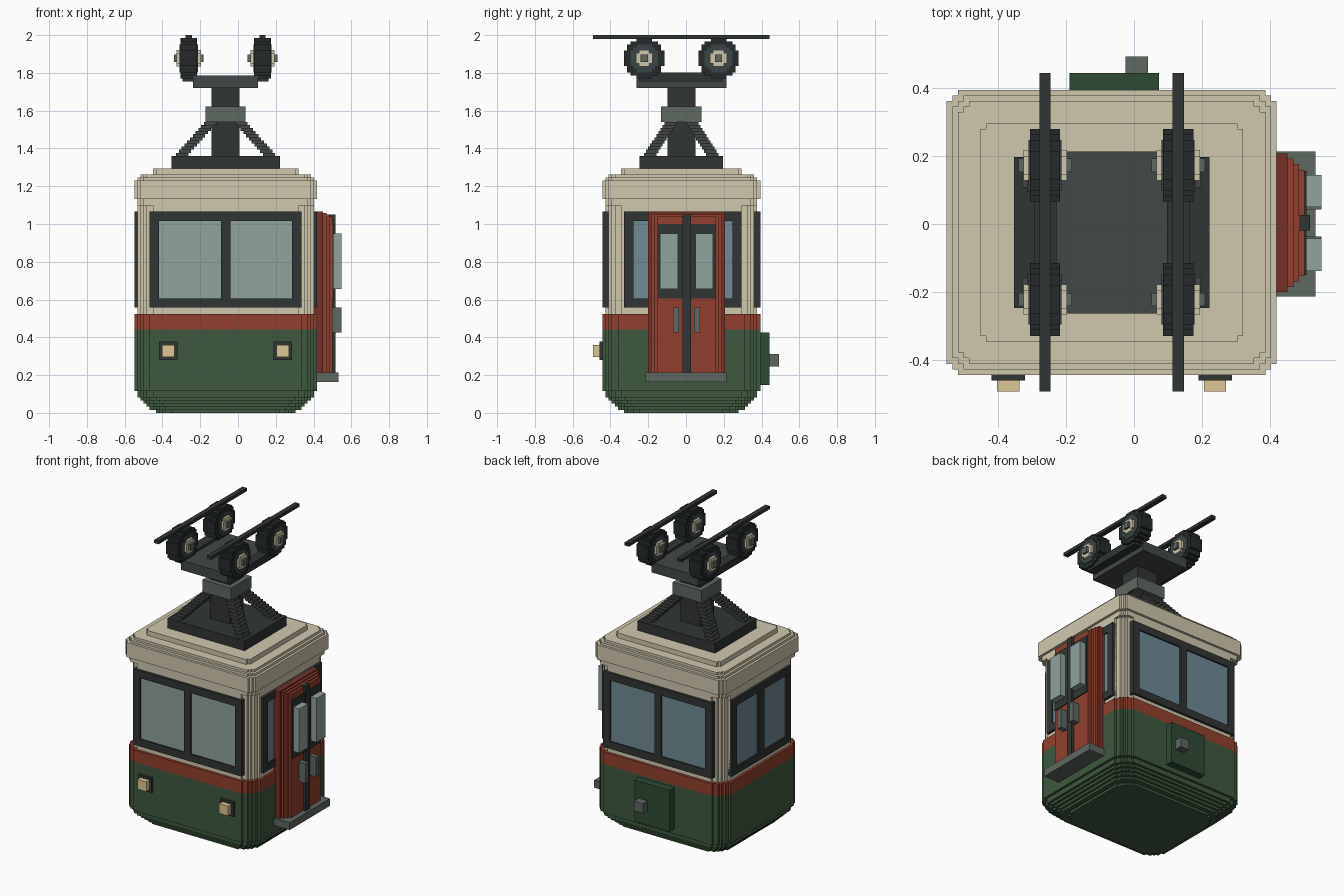
import bpy, bmesh
from mathutils import Vector

if "Cube" in bpy.data.objects:
    bpy.data.objects.remove(bpy.data.objects["Cube"])

V = 2 / 122                                   # one grid cell
ORIGIN = Vector((-33.5, -30, 0))              # grid corner, in cells

# Stepped corner outlines, as insets from the corner
SQUARE = [(0, 0)]
C1 = [(1, 0), (1, 1), (0, 1)]
C2 = [(2, 0), (2, 1), (1, 1), (1, 2), (0, 2)]
C4 = [(4, 0), (4, 1), (2, 1), (2, 2), (1, 2), (1, 4), (0, 4)]
C5 = [(5, 0), (5, 1), (3, 1), (3, 2), (2, 2), (2, 3), (1, 3), (1, 5), (0, 5)]


def material(name, r, g, b):
    lin = [((c / 255 + 0.055) / 1.055) ** 2.4 for c in (r, g, b)]
    m = bpy.data.materials.new(name)
    m.diffuse_color = (*lin, 1)
    m.use_nodes = True
    m.node_tree.nodes["Principled BSDF"].inputs["Base Color"].default_value = m.diffuse_color
    return m


CREAM = material("cream", 208, 200, 174)
GREEN = material("green", 62, 88, 62)
DKGREEN = material("dark_green", 46, 74, 52)
RED = material("red", 146, 64, 46)
DKRED = material("dark_red", 118, 48, 38)
DARK = material("dark", 48, 53, 52)
BLACK = material("black", 38, 42, 43)
STEEL = material("steel", 66, 72, 70)
TEAL = material("dark_teal", 58, 70, 70)
GREY = material("grey", 94, 104, 97)
GLASS = material("glass", 144, 163, 158)
BLUEGLASS = material("blue_glass", 112, 138, 148)
LAMP = material("lamp", 222, 200, 148)


def prism(bm, x0, x1, y0, y1, z0, z1, corner=SQUARE, axis=2):
    """Box with stepped corners around the given axis."""
    lo, hi = (x0, y0, z0), (x1, y1, z1)
    a, b = (axis + 1) % 3, (axis + 2) % 3
    fwd, rev = corner, corner[::-1]
    pts = [(lo[a] + p, lo[b] + q) for p, q in rev]
    pts += [(hi[a] - p, lo[b] + q) for p, q in fwd]
    pts += [(hi[a] - p, hi[b] - q) for p, q in rev]
    pts += [(lo[a] + p, hi[b] - q) for p, q in fwd]
    rings = []
    for end in (lo[axis], hi[axis]):
        ring = []
        for p, q in pts:
            co = Vector((0, 0, 0))
            co[a], co[b], co[axis] = p, q, end
            ring.append(bm.verts.new((co + ORIGIN) * V))
        rings.append(ring)
    low, top = rings
    bm.faces.new(low[::-1])
    bm.faces.new(top)
    n = len(pts)
    for i in range(n):
        j = (i + 1) % n
        bm.faces.new((low[i], low[j], top[j], top[i]))


def part(name, mat, *prisms):
    bm = bmesh.new()
    for p in prisms:
        prism(bm, *p)
    me = bpy.data.meshes.new(name)
    bm.to_mesh(me)
    bm.free()
    me.materials.append(mat)
    ob = bpy.data.objects.new(name, me)
    bpy.context.collection.objects.link(ob)


def slab(inset, k0, k1, corner):
    """Layer following the cabin footprint."""
    return (inset, 59 - inset, 3 + inset, 54 - inset, k0, k1, corner)


# Cabin: rounded green tub, red band, cream wall
tub = [slab(n, k, k + 1, C5) for k, n in enumerate([7, 5, 4, 3, 2, 1, 1])]
part("cabin_tub", GREEN, *tub, slab(0, 7, 27, C5))
part("cabin_band", RED, slab(0, 27, 32, C5))
part("cabin_wall", CREAM, slab(1, 32, 67, C5))

# Roof: rim with rounded edge, raised tier
part("roof_rim", CREAM, slab(2, 66, 67, C2), slab(1, 67, 69, C2), slab(0, 69, 75, C2),
     slab(1, 75, 76, C2), slab(2, 76, 77, C2))
part("roof_tier", CREAM, (6, 53, 9, 48, 77, 79, C1))


# Windows: frame with a middle bar and two panes on each side
def window(side, u0, u1, m0, m1, mat):
    def bar(a, b, k0, k1, d):
        return {"front": (a, b, 3 + d, 5, k0, k1), "back": (a, b, 52, 54 - d, k0, k1),
                "left": (d, 2, a, b, k0, k1), "right": (57, 59 - d, a, b, k0, k1)}[side]
    part(side + "_window_frame", DARK, bar(u0, u1, 34, 37, 0), bar(u0, u1, 62, 65, 0),
         bar(u0, u0 + 3, 37, 62, 0), bar(m0, m1, 37, 62, 0), bar(u1 - 3, u1, 37, 62, 0))
    part(side + "_window_glass", mat, bar(u0 + 3, m0, 37, 62, 0.6), bar(m1, u1 - 3, 37, 62, 0.6))


window("front", 5, 54, 28, 31, GLASS)
window("back", 5, 54, 28, 31, BLUEGLASS)
window("left", 10, 48, 27, 31, BLUEGLASS)
window("right", 10, 48, 27, 31, BLUEGLASS)

# Bowed double door on the right side
C = 30.2
part("door_frame", DKRED, (57, 61, C - 12.4, C + 12.4, 13, 65))
part("door_leaves", RED, (61, 62, C - 11.5, C + 11.5, 13, 64.5),
     (62, 63, C - 10.5, C + 10.5, 13, 64), (63, 64, C - 9.5, C + 9.5, 13, 63.5))
part("door_centre_bar", DARK, (61, 65, C - 1.4, C + 1.4, 13, 64))
part("door_step", GREY, (57, 66, C - 13.2, C + 12.8, 10, 13))
for s, label in ((-1, "front"), (1, "rear")):
    def span(a, b):
        return sorted((C + s * a, C + s * b))
    part(label + "_door_window_frame", DARK, (63, 64.4, *span(1.4, 9.3), 37, 61))
    part(label + "_door_glass", GLASS, (64, 67, *span(2.8, 8.6), 40, 58))
    part(label + "_door_handle", GREY, (64, 67, *span(2.4, 4.4), 26, 34))

# Headlights
for i, label in ((8, "left"), (45, "right")):
    part(label + "_headlight_mount", DARK, (i, i + 6, 2, 3.5, 17, 23))
    part(label + "_headlight", LAMP, (i + 1, i + 5, 0, 2, 18, 22))

# Rear equipment box
part("rear_box", DKGREEN, (22, 38, 53, 57, 9, 26))
part("rear_knob", GREY, (32, 36, 57, 60, 15, 19))

# Hanger: base plate, post, collar, sloping legs
part("hanger_base", DARK, (12, 47, 15, 42, 79, 83))
part("hanger_post", DARK, (25, 34, 24, 33, 83, 105))
part("hanger_collar", GREY, (23, 36, 22, 35, 94, 99))
for sx in (0, 1):
    for sy in (0, 1):
        steps = []
        for n in range(11):
            i, j = 13.5 + 0.9 * n, 16.5 + 0.65 * n
            x = 55 - i if sx else i
            y = 53 - j if sy else j
            steps.append((x, x + 4, y, y + 4, 83 + n, 84 + n))
        part(f"hanger_leg_{1 + sx + 2 * sy}", STEEL, *steps)

# Carriage with side beams, wheels and cable rails
part("carriage_plate", STEEL, (19, 40, 14, 43, 105, 109))
for x, label in ((17.6, "left"), (41.4, "right")):
    part(label + "_carriage_beam", DARK, (x - 2, x + 2, 15, 42, 107, 110))
    part(label + "_cable_rail", DARK, (x - 1, x + 1, 0, 57, 120.7, 122))
    for y, end in ((16.5, "front"), (40.5, "rear")):
        def disc(half_width, r, corner):
            return (x - half_width, x + half_width, y - r, y + r,
                    114.5 - r, 114.5 + r, corner, 0)
        name = f"{label}_{end}_wheel"
        part(name + "_tyre", BLACK, disc(2.7, 6.5, C4))
        part(name + "_disc", TEAL, disc(2.95, 4.5, C2))
        part(name + "_hub", CREAM, disc(3.9, 2.7, C1))
        part(name + "_axle", GREY, disc(4.8, 1.2, SQUARE))
